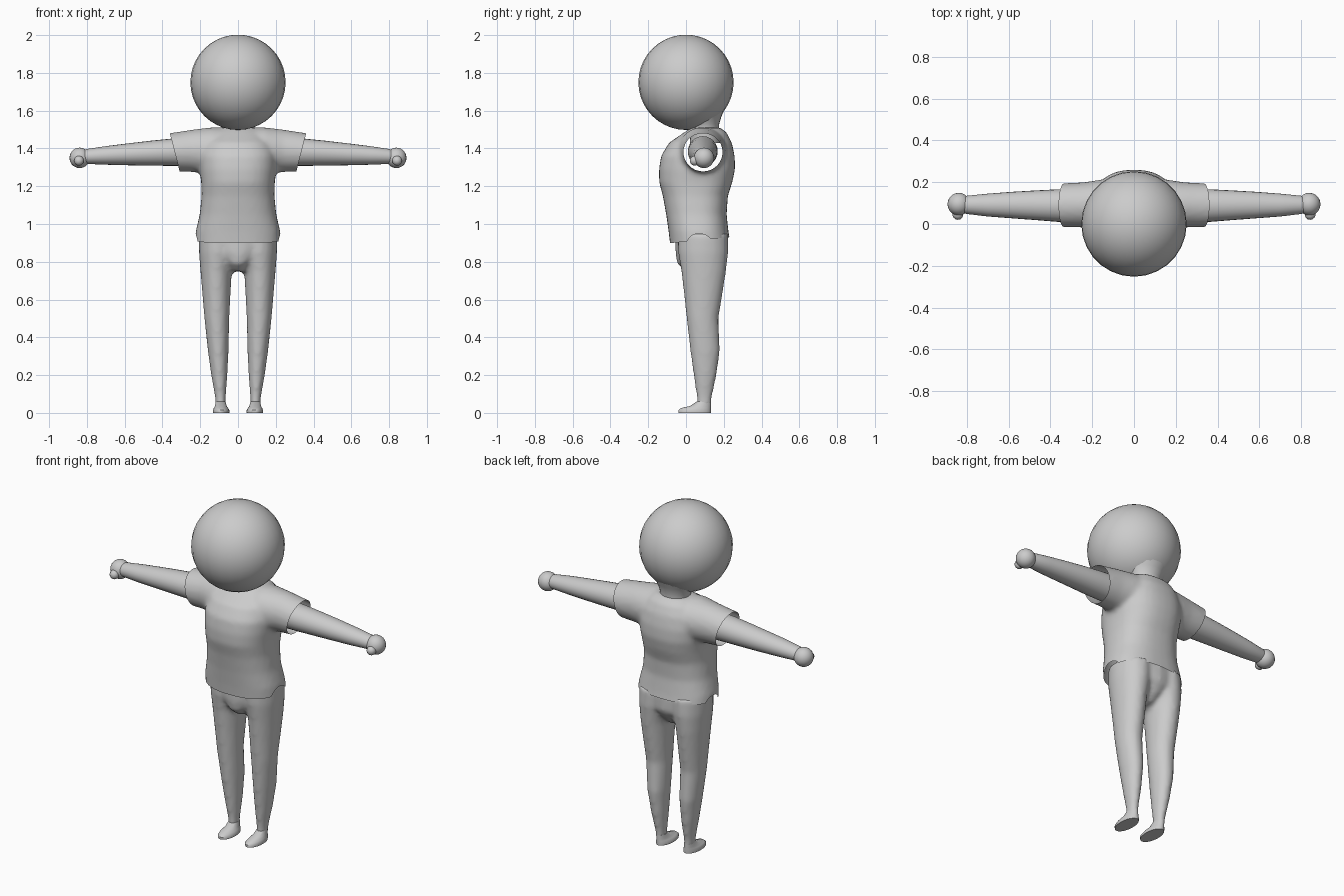
import bpy, bmesh, math
from mathutils import Vector, Matrix

if "Cube" in bpy.data.objects:
    bpy.data.objects.remove(bpy.data.objects["Cube"])

grey = bpy.data.materials.new("plain_grey")
grey.diffuse_color = (0.6, 0.6, 0.6, 1)
grey.use_nodes = True
grey.node_tree.nodes["Principled BSDF"].inputs["Base Color"].default_value = grey.diffuse_color
SIDES = (-1, 1)


def loft(bm, rings, axis="z", side=1, power=2.0, n=24):
    """Closed tube of oval rings: (position, low a, high a, low b, high b)."""
    loops = []
    for p, a0, a1, b0, b1 in rings:
        loop = []
        for i in range(n):
            t = 2 * math.pi * i / n
            c, s = math.cos(t), math.sin(t)
            u = math.copysign(abs(c) ** (2 / power), c)
            v = math.copysign(abs(s) ** (2 / power), s)
            a = (a0 + a1) / 2 + (a1 - a0) / 2 * u
            b = (b0 + b1) / 2 + (b1 - b0) / 2 * v
            co = (a * side, b, p) if axis == "z" else (p * side, a, b)
            loop.append(bm.verts.new(co))
        loops.append(loop)
    for lo, hi in zip(loops, loops[1:]):
        for i in range(n):
            j = (i + 1) % n
            bm.faces.new((lo[i], lo[j], hi[j], hi[i]))
    bm.faces.new(loops[0])
    bm.faces.new(loops[-1])


def ball(bm, centre, radius, u=24, v=16):
    bmesh.ops.create_uvsphere(bm, u_segments=u, v_segments=v, radius=radius,
                              matrix=Matrix.Translation(centre))


def finish(bm, name, blend=False, angle=50):
    """Make the object; blend fuses overlapping pieces into one soft skin."""
    bmesh.ops.recalc_face_normals(bm, faces=bm.faces)
    mesh = bpy.data.meshes.new(name)
    bm.to_mesh(mesh)
    bm.free()
    mesh.materials.append(grey)
    ob = bpy.data.objects.new(name, mesh)
    bpy.context.collection.objects.link(ob)
    bpy.ops.object.select_all(action="DESELECT")
    ob.select_set(True)
    bpy.context.view_layer.objects.active = ob
    if blend:
        rm = ob.modifiers.new("fuse", "REMESH")
        rm.mode = "VOXEL"
        rm.voxel_size = 0.013
        sm = ob.modifiers.new("soften", "SMOOTH")
        sm.factor = 0.5
        sm.iterations = 6
        bpy.ops.object.modifier_apply(modifier="fuse")
        bpy.ops.object.modifier_apply(modifier="soften")
    bpy.ops.object.shade_smooth_by_angle(angle=math.radians(angle))
    return ob


def cut_open(ob, point, normal):
    """Slice off everything on the normal's side, leaving an open edge."""
    bm = bmesh.new()
    bm.from_mesh(ob.data)
    bmesh.ops.bisect_plane(bm, geom=bm.verts[:] + bm.edges[:] + bm.faces[:],
                           plane_co=Vector(point), plane_no=Vector(normal),
                           clear_outer=True)
    bm.to_mesh(ob.data)
    bm.free()


# Head
bm = bmesh.new()
ball(bm, (0, 0, 1.75), 0.252, 28, 20)
finish(bm, "head")

# Neck, flaring up into the back of the head
bm = bmesh.new()
loft(bm, [(1.43, -.09, .09, .02, .18), (1.50, -.085, .085, .025, .175),
          (1.53, -.09, .09, .015, .176), (1.57, -.115, .115, -.02, .188),
          (1.62, -.15, .15, -.06, .211)])
finish(bm, "neck")

# Shirt: body and sleeves fused, then opened at hem and cuffs
bm = bmesh.new()
loft(bm, [(.84, -.225, .225, -.08, .235), (.90, -.228, .228, -.085, .235),
          (.96, -.224, .224, -.092, .225), (1.05, -.203, .203, -.105, .215),
          (1.15, -.193, .193, -.123, .222), (1.22, -.195, .195, -.142, .245),
          (1.29, -.203, .203, -.143, .26), (1.36, -.205, .205, -.132, .258),
          (1.43, -.185, .185, -.09, .243), (1.485, -.14, .14, -.01, .215),
          (1.51, -.10, .10, .03, .18)], power=2.4, n=36)
for s in SIDES:
    loft(bm, [(.05, -.03, .22, 1.27, 1.512), (.14, -.045, .215, 1.265, 1.512),
              (.24, -.017, .20, 1.275, 1.50), (.33, -.015, .195, 1.278, 1.486),
              (.42, -.012, .19, 1.283, 1.472)], axis="x", side=s)
shirt = finish(bm, "shirt", blend=True)
cut_open(shirt, (0, .08, .915), (0, .1, -1))
for s in SIDES:
    cut_open(shirt, (s * .335, 0, 1.38), (s * .97, 0, -.25))

# Trousers: two legs fused with the hips
bm = bmesh.new()
for s in SIDES:
    loft(bm, [(.03, .066, .118, .057, .133), (.08, .065, .121, .057, .137),
              (.20, .056, .142, .04, .162), (.33, .05, .16, .022, .18),
              (.50, .046, .178, .003, .172), (.62, .04, .188, -.01, .192),
              (.75, .033, .199, -.025, .212), (.85, .01, .207, -.042, .224),
              (.95, 0, .207, -.045, .222)], side=s)
loft(bm, [(.75, -.045, .045, .0, .14), (.79, -.075, .075, -.048, .185),
          (.85, -.15, .15, -.056, .222), (.95, -.20, .20, -.055, .222)])
finish(bm, "trousers", blend=True)

# Feet with flat soles
bm = bmesh.new()
for s in SIDES:
    loft(bm, [(0, .046, .132, -.04, .132), (.014, .045, .133, -.041, .133),
              (.026, .053, .128, -.025, .133), (.036, .06, .122, .02, .133),
              (.06, .066, .118, .057, .133)], side=s)
finish(bm, "feet")

# Arms
bm = bmesh.new()
for s in SIDES:
    loft(bm, [(.20, .01, .168, 1.305, 1.465), (.36, .01, .166, 1.308, 1.451),
              (.46, .018, .161, 1.309, 1.441), (.58, .027, .154, 1.311, 1.427),
              (.70, .036, .145, 1.314, 1.412), (.80, .048, .135, 1.318, 1.397),
              (.84, .06, .122, 1.326, 1.386)], axis="x", side=s)
finish(bm, "arms")

# Fists with small thumbs
bm = bmesh.new()
for s in SIDES:
    ball(bm, (s * .838, .095, 1.35), .054, 20, 14)
    ball(bm, (s * .842, .046, 1.335), .026, 14, 10)
finish(bm, "hands")
